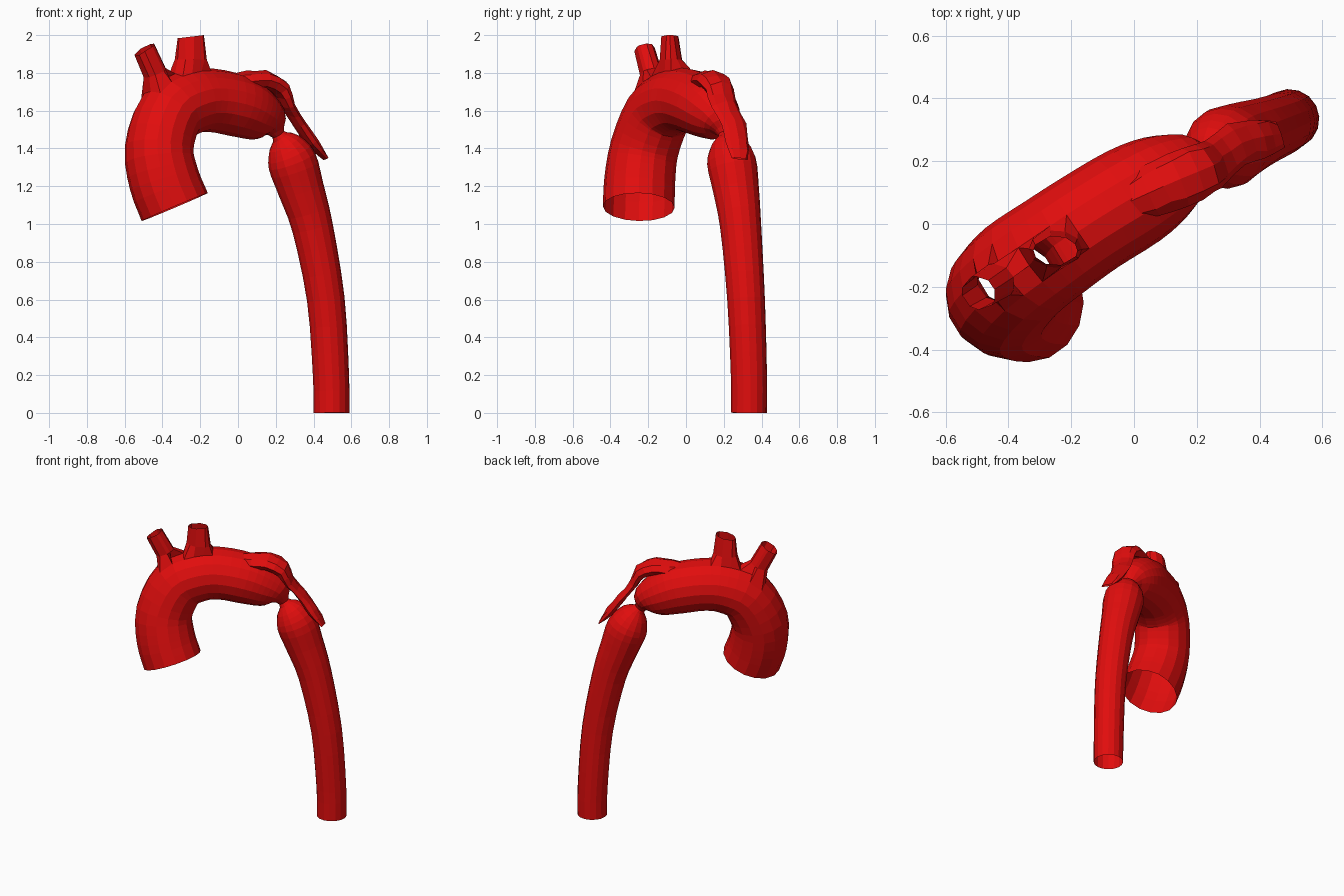
import bpy, bmesh, math
from mathutils import Vector

if "Cube" in bpy.data.objects:
    bpy.data.objects.remove(bpy.data.objects["Cube"])

red = bpy.data.materials.new("artery red")
red.diffuse_color = (0.75, 0.004, 0.004, 1)
red.use_nodes = True
red.node_tree.nodes["Principled BSDF"].inputs["Base Color"].default_value = red.diffuse_color


def resample(points, steps):
    """Catmull-Rom through rows of numbers (position + radii)."""
    rows = [Vector(p) for p in points]
    rows = [2 * rows[0] - rows[1]] + rows + [2 * rows[-1] - rows[-2]]
    out = []
    for i in range(1, len(rows) - 2):
        a, b, c, d = rows[i - 1:i + 3]
        for s in range(steps):
            t = s / steps
            out.append(0.5 * (2 * b + (c - a) * t + (2 * a - 5 * b + 4 * c - d) * t * t
                              + (3 * b - a - 3 * c + d) * t ** 3))
    return out + [rows[-2]]


def tube(bm, rows, sides, side_axis=None):
    """Sweep a ring along rows of (x, y, z, half width, half thickness)."""
    centres = [Vector(r[:3]) for r in rows]
    rings, last, u = [], None, None
    for i, c in enumerate(centres):
        t = (centres[min(i + 1, len(rows) - 1)] - centres[max(i - 1, 0)]).normalized()
        if side_axis:
            u = Vector(side_axis)
        elif last is None:
            u = Vector((0, 1, 0))
        else:
            u = last.rotation_difference(t) @ u
        u = (u - t * u.dot(t)).normalized()
        v, last = t.cross(u), t
        rings.append([bm.verts.new(c + u * rows[i][3] * math.cos(2 * math.pi * k / sides)
                                   + v * rows[i][4] * math.sin(2 * math.pi * k / sides))
                      for k in range(sides)])
    for a, b in zip(rings, rings[1:]):
        for k in range(sides):
            n = (k + 1) % sides
            bm.faces.new((a[k], a[n], b[n], b[k]))
    return rings


def branch(bm, base, reach, rings):
    """Open the wall near base and pull the hole's rim out through rings."""
    base = Vector(base)
    patch = [f for f in bm.faces if (f.calc_center_median() - base).length < reach]
    inside = set(patch)
    rim = [e for f in patch for e in f.edges if sum(g in inside for g in e.link_faces) == 1]
    bmesh.ops.delete(bm, geom=patch, context='FACES')
    for centre, axis, rx, ry in rings:
        centre, axis = Vector(centre), Vector(axis).normalized()
        u = (Vector((1, 0, 0)) - axis * axis.x).normalized()
        v = axis.cross(u)
        geom = bmesh.ops.extrude_edge_only(bm, edges=rim)["geom"]
        rim = [g for g in geom if isinstance(g, bmesh.types.BMEdge) and len(g.link_faces) == 1]
        verts = list({w for e in rim for w in e.verts})
        mid = sum((w.co for w in verts), Vector()) / len(verts)
        for w in verts:
            d = w.co - mid
            a = math.atan2(d.dot(v), d.dot(u))
            w.co = centre + u * rx * math.cos(a) + v * ry * math.sin(a)


def finish(bm, name):
    bmesh.ops.recalc_face_normals(bm, faces=bm.faces[:])
    mesh = bpy.data.meshes.new(name)
    bm.to_mesh(mesh)
    bm.free()
    mesh.materials.append(red)
    bpy.context.collection.objects.link(bpy.data.objects.new(name, mesh))


# Main vessel: rising limb, arch, pinched neck and descending limb, open at both ends
path = [(-.335, -.25, 1.09, .19), (-.39, -.245, 1.23, .188), (-.418, -.22, 1.40, .182),
        (-.36, -.15, 1.58, .178), (-.25, -.07, 1.645, .172), (-.14, .005, 1.655, .168),
        (0, .09, 1.625, .165), (.10, .15, 1.58, .143), (.175, .19, 1.535, .10),
        (.213, .205, 1.475, .035), (.245, .22, 1.425, .09), (.285, .24, 1.335, .13),
        (.335, .265, 1.18, .122), (.395, .29, .98, .109), (.465, .318, .60, .10),
        (.492, .333, .20, .096), (.495, .333, 0, .095)]
bm = bmesh.new()
tube(bm, resample([p + (p[3],) for p in path], 3), 16)

# Two open stubs grown out of the arch
branch(bm, (-.43, -.17, 1.73), .09, [((-.44, -.185, 1.80), (-.35, -.2, .9), .065, .06),
                                     ((-.495, -.22, 1.92), (-.45, -.2, .87), .06, .055)])
branch(bm, (-.25, -.075, 1.815), .09, [((-.25, -.08, 1.87), (0, 0, 1), .085, .06),
                                       ((-.25, -.085, 1.985), (-.12, 0, 1), .07, .047)])
top = max(v.co.z for v in bm.verts)
for v in bm.verts:
    if v.co.z > 1.9:
        v.co.z += 2.0 - top
    v.co.z = max(v.co.z, 0)
finish(bm, "main_vessel")

# Collapsed, flattened third branch draped over the pinch
strip = [(-.06, .05, 1.745, .05, .05), (.05, .10, 1.755, .08, .05), (.14, .14, 1.76, .09, .048),
         (.225, .175, 1.715, .085, .045), (.262, .20, 1.63, .075, .026),
         (.325, .25, 1.53, .068, .026), (.395, .27, 1.43, .065, .028),
         (.465, .285, 1.345, .045, .006)]
bm = bmesh.new()
rings = tube(bm, resample(strip, 2), 8, (-.4, .92, 0))
# Crease the cloth-like folds on alternate rings
for i, ring in enumerate(rings[2:-1]):
    ring[2 + 4 * (i % 2)].co.z += .008
    ring[(i * 3) % 8].co.y += .008
finish(bm, "flattened_branch")
